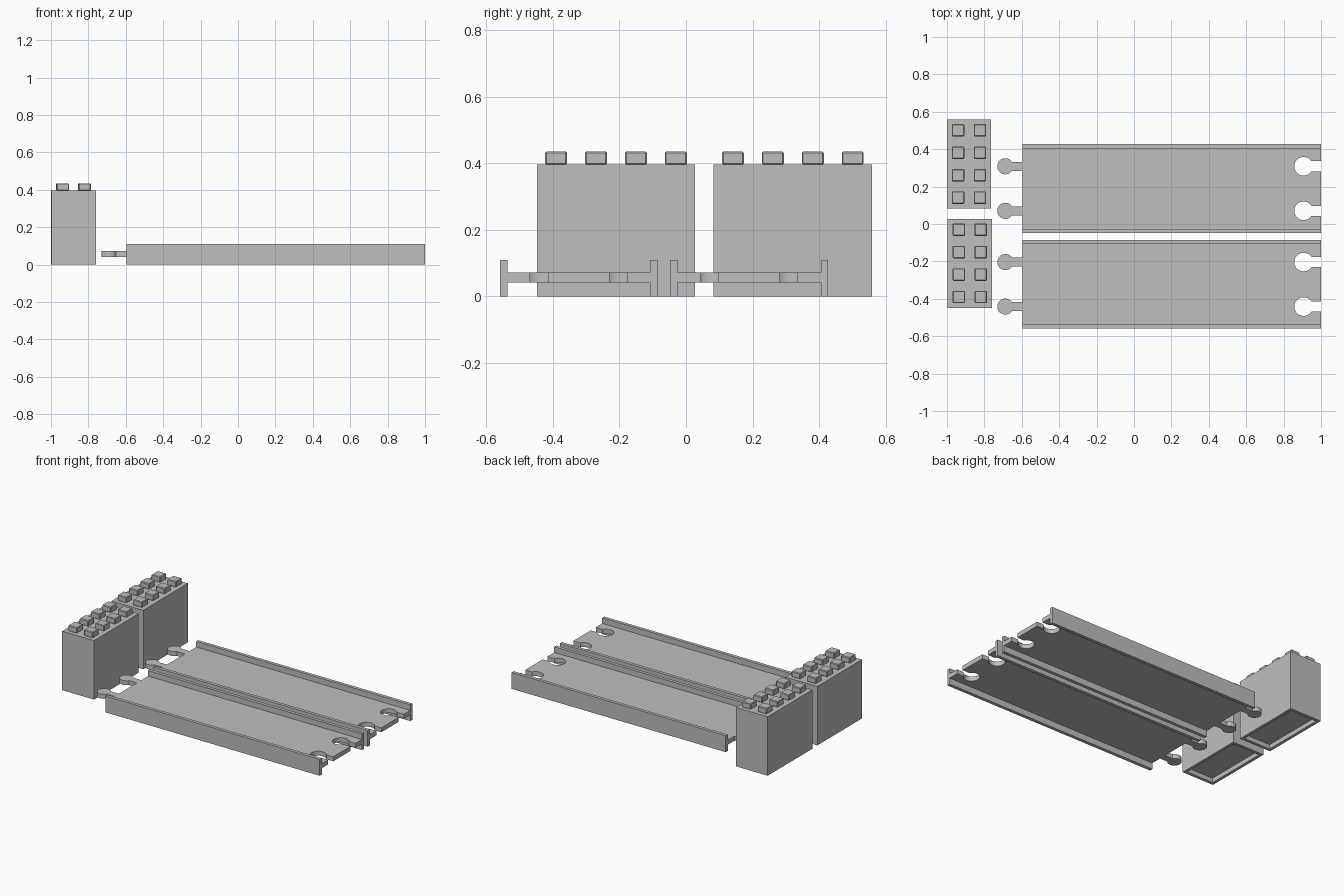
import bpy, bmesh, math

if "Cube" in bpy.data.objects:
    bpy.data.objects.remove(bpy.data.objects["Cube"])

grey = bpy.data.materials.new("plain grey")
grey.diffuse_color = (0.52, 0.52, 0.52, 1.0)
grey.use_nodes = True
grey.node_tree.nodes["Principled BSDF"].inputs["Base Color"].default_value = grey.diffuse_color


def finish(name, bm):
    bmesh.ops.recalc_face_normals(bm, faces=bm.faces)
    mesh = bpy.data.meshes.new(name)
    bm.to_mesh(mesh)
    bm.free()
    mesh.materials.append(grey)
    ob = bpy.data.objects.new(name, mesh)
    bpy.context.collection.objects.link(ob)
    return ob


def add_box(bm, x0, x1, y0, y1, z0, z1):
    verts = bmesh.ops.create_cube(bm, size=1)["verts"]
    for v in verts:
        v.co.x = x1 if v.co.x > 0 else x0
        v.co.y = y1 if v.co.y > 0 else y0
        v.co.z = z1 if v.co.z > 0 else z0
    return verts


def keyhole(edge_x, cx, cy, r, half):
    """Neck and round head outline, from the low-y to the high-y side."""
    a = math.asin(half / r)
    n = 24
    pts = [(edge_x, cy - half)]
    for i in range(n + 1):
        t = a + (2 * math.pi - 2 * a) * i / n
        # the neck opens towards +x, the head is swept clockwise
        pts.append((cx + r * math.cos(-t), cy + r * math.sin(-t)))
    return pts + [(edge_x, cy + half)]


X0, X1 = -0.595, 1.0          # track ends
DECK0, DECK1 = 0.042, 0.072   # deck heights
RAIL, RAIL_H = 0.022, 0.11    # side rail thickness and height


def track(name, y0, y1):
    mid = (y0 + y1) / 2
    a, b = y0 + RAIL, y1 - RAIL
    # deck outline: sockets up the right end, pegs down the left end
    outline = [(X0, a), (X1, a)]
    for s in (-1, 1):
        outline += keyhole(X1, 0.907, mid + s * 0.119, 0.05, 0.027)
    outline += [(X1, b), (X0, b)]
    for s in (1, -1):
        outline += keyhole(X0, -0.688, mid + s * 0.119, 0.043, 0.024)[::-1]
    bm = bmesh.new()
    face = bm.faces.new([bm.verts.new((x, y, DECK0)) for x, y in outline])
    top = bmesh.ops.extrude_face_region(bm, geom=[face])["geom"]
    for v in top:
        if isinstance(v, bmesh.types.BMVert):
            v.co.z = DECK1
    deck = finish(name + "_deck", bm)
    bpy.ops.object.select_all(action='DESELECT')
    deck.select_set(True)
    bpy.context.view_layer.objects.active = deck
    bpy.ops.object.shade_smooth_by_angle(angle=math.radians(30))
    # side rails
    bm = bmesh.new()
    add_box(bm, X0, X1, y0, a, 0, RAIL_H)
    add_box(bm, X0, X1, b, y1, 0, RAIL_H)
    finish(name + "_side_rails", bm)


def block(name, x0, x1, y0, y1):
    # body with a shallow recess underneath
    bm = bmesh.new()
    add_box(bm, x0, x1, y0, y1, 0, 0.397)
    bm.normal_update()
    base = min(bm.faces, key=lambda f: f.calc_center_median().z)
    bmesh.ops.inset_region(bm, faces=[base], thickness=0.028)
    ext = bmesh.ops.extrude_face_region(bm, geom=[base])["geom"]
    for v in ext:
        if isinstance(v, bmesh.types.BMVert):
            v.co.z = 0.03
    if base.is_valid:
        bm.faces.remove(base)
    finish(name + "_body", bm)
    # two rows of four square studs
    bm = bmesh.new()
    cx, cy, h = (x0 + x1) / 2, (y0 + y1) / 2, 0.033
    for i in (-0.5, 0.5):
        for j in (-1.5, -0.5, 0.5, 1.5):
            x, y = cx + i * 0.117, cy + j * 0.12
            add_box(bm, x - h, x + h, y - h, y + h, 0.396, 0.435)
    studs = finish(name + "_studs", bm)
    bev = studs.modifiers.new("soft edges", 'BEVEL')
    bev.width = 0.004
    bev.segments = 1


track("front_track", -0.559, -0.086)
track("back_track", -0.048, 0.427)
block("front_block", -0.997, -0.759, -0.448, 0.027)
block("back_block", -1.0, -0.764, 0.083, 0.559)
